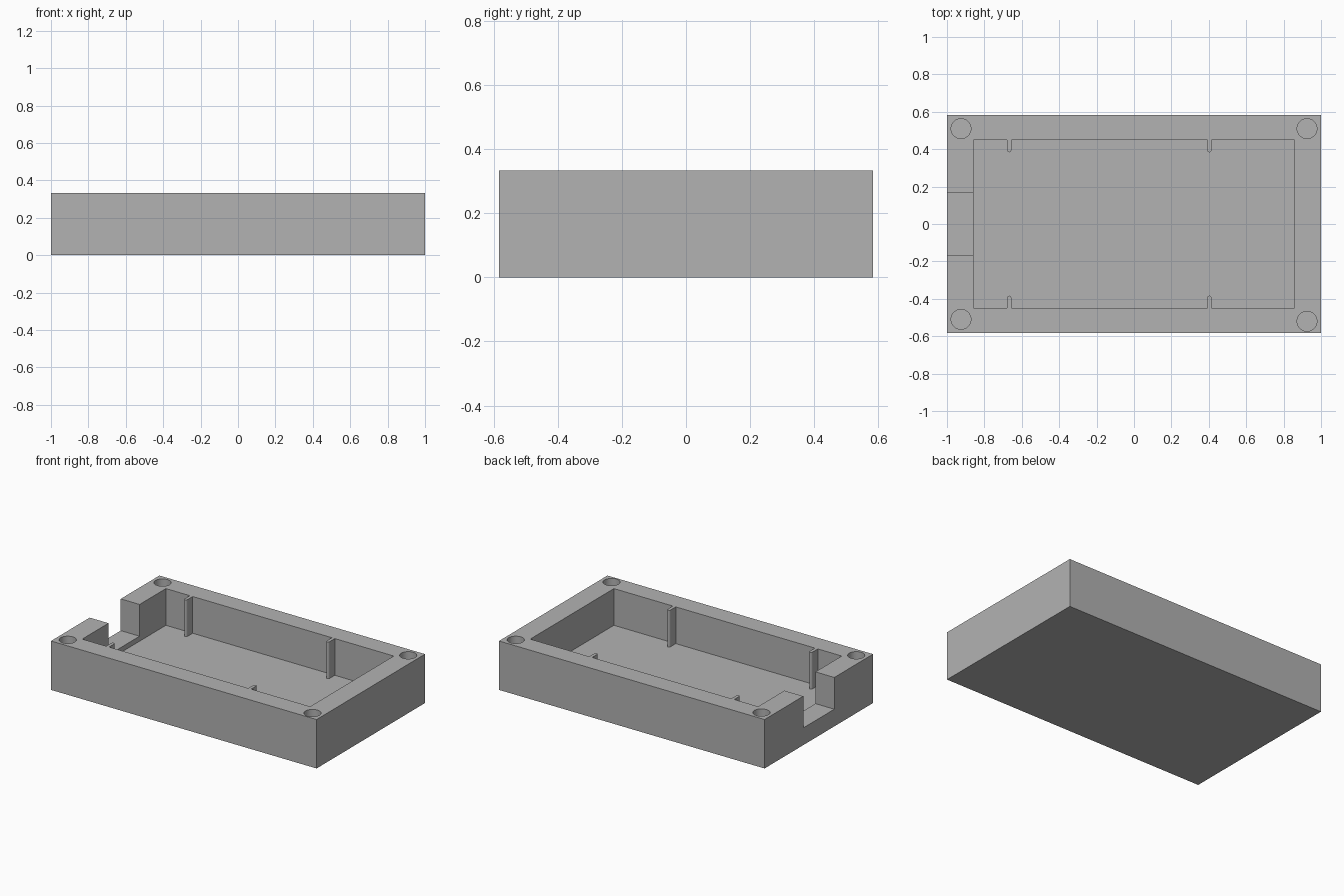
import bpy
import bmesh
import math
from math import radians

if "Cube" in bpy.data.objects:
    bpy.data.objects.remove(bpy.data.objects["Cube"], do_unlink=True)

# Main sizes
HALF_X, HALF_Y, HEIGHT = 1.0, 0.583, 0.333
CAV_X, CAV_Y, FLOOR = 0.858, 0.45, 0.083
NOTCH_Y, NOTCH_FLOOR = 0.167, 0.117
RIB_XS, RIB_HALF, RIB_LEN = (-0.667, 0.403), 0.011, 0.067
HOLES = ((-0.925, 0.51), (0.925, 0.51), (-0.925, -0.51), (0.925, -0.52))
HOLE_R, HOLE_FLOOR = 0.053, 0.083
ABOVE = HEIGHT + 0.1

grey = bpy.data.materials.new("plain grey")
grey.use_nodes = True
colour = (0.448, 0.448, 0.448, 1)
grey.diffuse_color = colour
grey.node_tree.nodes["Principled BSDF"].inputs["Base Color"].default_value = colour


def prism(name, outline, z0, z1):
    """Extrude a counter-clockwise outline from z0 to z1."""
    bm = bmesh.new()
    face = bm.faces.new([bm.verts.new((x, y, z0)) for x, y in outline])
    top = bmesh.ops.extrude_face_region(bm, geom=[face])["geom"]
    verts = [v for v in top if isinstance(v, bmesh.types.BMVert)]
    bmesh.ops.translate(bm, verts=verts, vec=(0, 0, z1 - z0))
    bmesh.ops.recalc_face_normals(bm, faces=bm.faces)
    mesh = bpy.data.meshes.new(name)
    bm.to_mesh(mesh)
    bm.free()
    mesh.materials.append(grey)
    obj = bpy.data.objects.new(name, mesh)
    bpy.context.collection.objects.link(obj)
    return obj


def rect(x0, x1, y0, y1):
    return [(x0, y0), (x1, y0), (x1, y1), (x0, y1)]


def cut(body, cutter):
    """Subtract the cutter from the body and discard it."""
    mod = body.modifiers.new("cut", "BOOLEAN")
    mod.operation, mod.solver, mod.object = "DIFFERENCE", "EXACT", cutter
    bpy.context.view_layer.objects.active = body
    bpy.ops.object.modifier_apply(modifier=mod.name)
    bpy.data.objects.remove(cutter, do_unlink=True)


# Outer block
tray = prism("enclosure_tray", rect(-HALF_X, HALF_X, -HALF_Y, HALF_Y), 0, HEIGHT)

# Cavity outline, leaving round-ended guide ribs on both long walls
side = [(-CAV_X, -CAV_Y)]
for rx in RIB_XS:
    side.append((rx - RIB_HALF, -CAV_Y))
    for step in range(7):
        a = math.pi * (1 - step / 6)
        side.append((rx + RIB_HALF * math.cos(a),
                     -CAV_Y + RIB_LEN - RIB_HALF + RIB_HALF * math.sin(a)))
    side.append((rx + RIB_HALF, -CAV_Y))
side.append((CAV_X, -CAV_Y))
outline = side + [(x, -y) for x, y in reversed(side)]
cut(tray, prism("cavity_cutter", outline, FLOOR, ABOVE))

# Cable notch through the right end wall
cut(tray, prism("notch_cutter", rect(-HALF_X - 0.1, -CAV_X + 0.05, -NOTCH_Y, NOTCH_Y),
                NOTCH_FLOOR, ABOVE))

# Blind screw holes in the corners
for hx, hy in HOLES:
    ring = [(hx + HOLE_R * math.cos(i * math.tau / 48),
             hy + HOLE_R * math.sin(i * math.tau / 48)) for i in range(48)]
    cut(tray, prism("hole_cutter", ring, HOLE_FLOOR, ABOVE))

# Smooth only the round walls
bpy.ops.object.select_all(action="DESELECT")
tray.select_set(True)
bpy.context.view_layer.objects.active = tray
bpy.ops.object.shade_smooth_by_angle(angle=radians(31))
